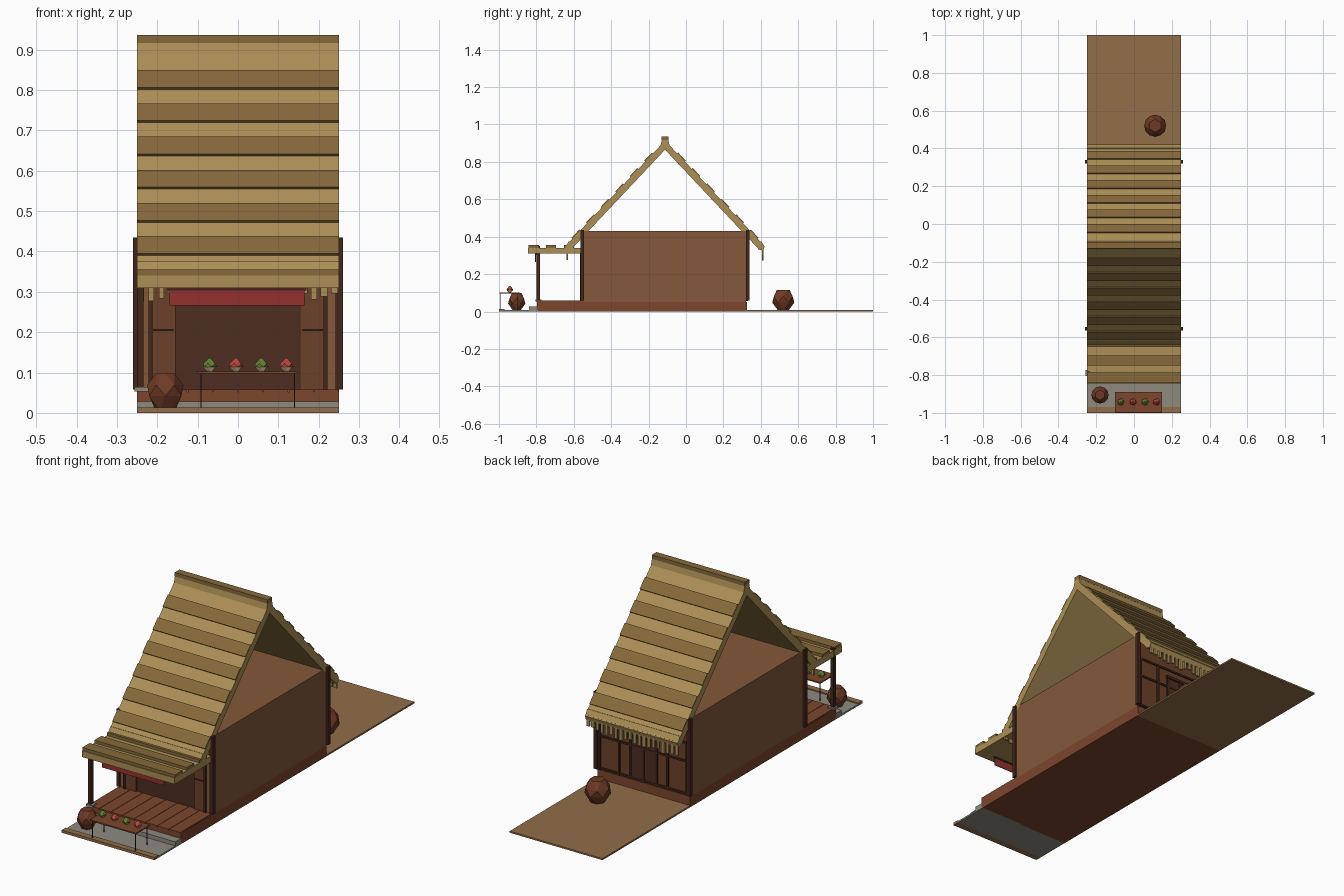
import bpy, bmesh, math, random

if "Cube" in bpy.data.objects:
    bpy.data.objects.remove(bpy.data.objects["Cube"])
random.seed(4)

def mat(name, r, g, b):
    m = bpy.data.materials.new(name)
    lin = [(c / 255 / 12.92 if c < 10 else ((c / 255 + .055) / 1.055) ** 2.4) for c in (r, g, b)]
    m.diffuse_color = (*lin, 1)
    m.use_nodes = True
    m.node_tree.nodes["Principled BSDF"].inputs["Base Color"].default_value = m.diffuse_color
    return m

STRAW = mat("straw", 172, 143, 86)
THATCH = mat("dark_thatch", 134, 105, 58)
WALL = mat("wall_wood", 132, 89, 58)
PANEL = mat("panel_wood", 108, 64, 41)
PORCH = mat("porch_wood", 124, 70, 44)
POST = mat("dark_timber", 66, 38, 27)
DARK = mat("dark_opening", 78, 45, 34)
STONE = mat("stone", 142, 138, 128)
EARTH = mat("earth", 146, 109, 72)
RED = mat("red_cloth", 150, 48, 48)
GREEN = mat("green", 98, 130, 50)
CORAL = mat("coral", 185, 72, 60)
CREAM = mat("cream", 215, 190, 140)
CLAY = mat("clay", 112, 58, 38)

def finish(name, bm, m):
    bmesh.ops.recalc_face_normals(bm, faces=bm.faces)
    me = bpy.data.meshes.new(name)
    bm.to_mesh(me)
    bm.free()
    me.materials.append(m)
    ob = bpy.data.objects.new(name, me)
    bpy.context.collection.objects.link(ob)
    return ob

def prism(name, pts, m, x0=-.25, x1=.25):
    """Extrude a (y, z) outline along x."""
    bm = bmesh.new()
    a = [bm.verts.new((x0, y, z)) for y, z in pts]
    b = [bm.verts.new((x1, y, z)) for y, z in pts]
    bm.faces.new(a)
    bm.faces.new(b)
    for i in range(len(pts)):
        j = (i + 1) % len(pts)
        bm.faces.new((a[i], a[j], b[j], b[i]))
    return finish(name, bm, m)

def box(name, x0, x1, y0, y1, z0, z1, m):
    return prism(name, [(y0, z0), (y1, z0), (y1, z1), (y0, z1)], m, x0, x1)

def lathe(name, x, y, rings, n, m):
    """Faceted vessel; every second ring is turned half a side."""
    bm = bmesh.new()
    loops = []
    for k, (r, z) in enumerate(rings):
        loops.append([bm.verts.new((x + r * math.cos(math.tau * (i + k / 2) / n),
                                    y + r * math.sin(math.tau * (i + k / 2) / n), z)) for i in range(n)])
    for a, b in zip(loops, loops[1:]):
        for i in range(n):
            j = (i + 1) % n
            bm.faces.new((a[i], a[j], b[i]))
            bm.faces.new((a[j], b[j], b[i]))
    bm.faces.new(loops[0])
    bm.faces.new(loops[-1])
    return finish(name, bm, m)

# ground, street edge, step and foundation
box("street", -.25, .25, -.97, -.79, 0, .008, STONE)
box("street_edge", -.25, .25, -1, -.97, 0, .013, EARTH)
box("back_yard", -.25, .25, .32, 1, 0, .008, EARTH)
box("stone_step", -.25, .25, -.84, -.797, 0, .028, STONE)
box("foundation", -.25, .25, -.797, .325, 0, .052, PORCH)
for i in range(8):
    x = -.25 + i * .0625
    box("porch_plank", x + .001, x + .0615, -.80, -.55, .05, .058, PORCH)

# house body and corner posts
box("house_body", -.25, .25, -.55, .32, .052, .43, WALL)
for s in (-1, 1):
    for y in (-.555, .33):
        xs = sorted((s * .242, s * .26))
        box("corner_post", *xs, y - .01, y + .01, .058, .435, POST)

# shop front
box("shop_opening", -.155, .152, -.555, -.549, .058, .31, DARK)
box("front_lintel", -.24, .24, -.565, -.549, .31, .335, POST)
for s in (-1, 1):
    def span(a, b):
        return sorted((s * a, s * b))
    box("shutter", *span(.155, .215), -.562, -.549, .058, .31, PANEL)
    box("shutter_rail", *span(.16, .21), -.566, -.56, .203, .208, POST)
    box("front_stud", *span(.212, .222), -.568, -.549, .058, .31, POST)
    box("front_side_panel", *span(.222, .242), -.558, -.549, .058, .31, WALL)

# back facade: panels, studs, rails and sliding door
box("back_panel", -.242, .242, .319, .324, .055, .40, PANEL)
for x in (-.236, -.13, -.07, 0, .07, .13, .236):
    box("back_stud", x - .005, x + .005, .32, .332, .055, .31 if abs(x) > .08 else .27, POST)
for z in (.058, .215, .305):
    box("back_rail", -.24, .24, .32, .33, z, z + .009, POST)
box("back_door", -.068, .068, .32, .328, .058, .265, DARK)
box("door_lintel", -.08, .08, .32, .336, .262, .274, POST)

# main roof slabs with raised thatch courses
RY, TOP, K = -.112, .914, 1.06
L = math.hypot(1, K)
for s in (-1, 1):
    def p(z, off=0):
        """Point on the slope at height z, lifted along its normal."""
        return (RY + s * ((TOP - z) / K + off * K / L), z + off / L)
    tag = "front" if s < 0 else "back"
    prism(tag + "_roof", [(RY, TOP), p(.352), p(.352, -.034), (RY, TOP - .049)], STRAW)
    prism(tag + "_eave", [p(.372, .005), (RY + s * .532, .347), (RY + s * .525, .325),
                          (RY + s * .497, .333), p(.38, -.02)], STRAW)
    for i in range(6):
        z = .39 + i * .0823
        prism(tag + "_thatch_course", [p(z, -.004), p(z, .007), p(z + .043, .007), p(z + .043, -.004)], THATCH)
    # straw fringe under the eave
    for i in range(20):
        x = -.24 + i * .0252
        w = random.uniform(.006, .009)
        ys = sorted((RY + s * .518, RY + s * .527))
        box(tag + "_fringe", x - w, x + w, *ys, random.uniform(.273, .30), .34, STRAW)

# ridge
prism("ridge_saddle", [(RY - .024, .888), (RY - .017, .918), (RY + .017, .918), (RY + .024, .888)], STRAW)
box("ridge_cap", -.25, .25, RY - .018, RY + .018, .917, .936, THATCH)

# porch roof, post and cloth
box("porch_roof", -.25, .25, -.845, -.56, .31, .341, STRAW)
for y0, y1 in ((-.842, -.785), (-.748, -.695), (-.652, -.60)):
    box("porch_thatch", -.25, .25, y0, y1, .34, .355, THATCH)
box("porch_post", -.25, -.234, -.798, -.78, .06, .35, POST)
box("post_base", -.257, -.222, -.805, -.772, .053, .064, STONE)
box("cloth_rod", -.175, .17, -.808, -.80, .303, .312, POST)
box("cloth", -.17, .165, -.806, -.802, .266, .308, RED)

# goods table
box("table_top", -.10, .148, -.998, -.89, .097, .103, PORCH)
for x in (-.092, .14):
    for y in (-.99, -.90):
        box("table_leg", x - .0015, x + .0015, y - .0015, y + .0015, .006, .098, POST)
for i, x in enumerate((-.07, -.005, .058, .12)):
    lathe("goods_base", x, -.942, [(.008, .103), (.017, .114)], 5, CREAM)
    lathe("goods_top", x, -.942, [(.019, .114), (.016, .122), (.003, .136)], 5, CORAL if i % 2 else GREEN)

# jars
for name, x, y, r, z, h in (("front_jar", -.18, -.905, .046, .008, .09), ("back_jar", .112, .52, .059, .006, .11)):
    lathe(name, x, y, [(r * .55, z), (r, z + h * .38), (r * .98, z + h * .68), (r * .58, z + h)], 6, CLAY)
